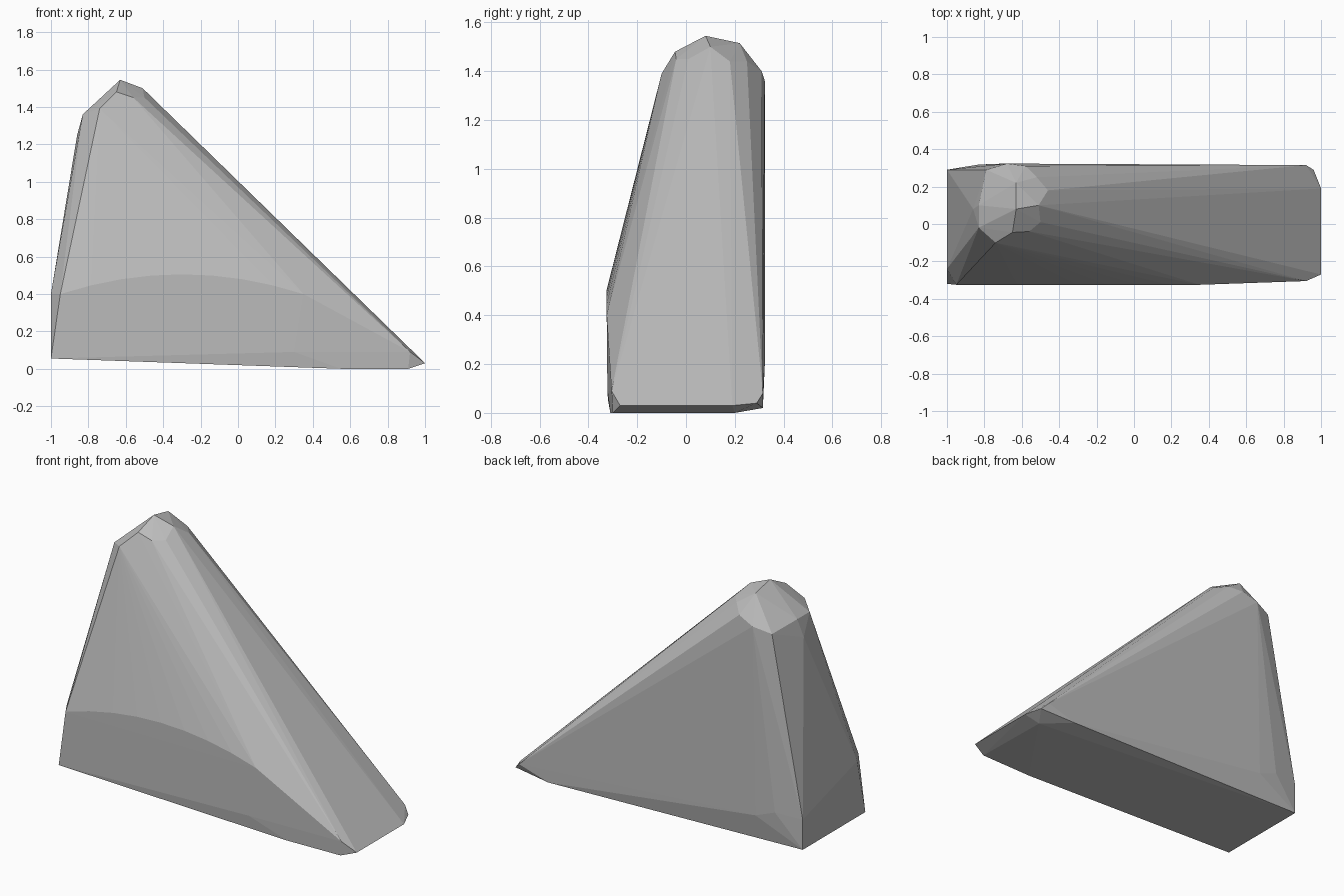
import bpy
import bmesh

# Remove the default cube
default_cube = bpy.data.objects.get("Cube")
if default_cube is not None:
    bpy.data.objects.remove(default_cube, do_unlink=True)


def make_material(name, colour):
    material = bpy.data.materials.new(name)
    material.use_nodes = True
    material.diffuse_color = colour
    shader = material.node_tree.nodes["Principled BSDF"]
    shader.inputs["Base Color"].default_value = colour
    return material


def convex_part(name, points, material):
    """Wrap a faceted convex skin around the outline points."""
    mesh = bpy.data.meshes.new(name)
    part = bpy.data.objects.new(name, mesh)
    bpy.context.collection.objects.link(part)
    bm = bmesh.new()
    for point in points:
        bm.verts.new(point)
    hull = bmesh.ops.convex_hull(bm, input=bm.verts[:])
    leftovers = set(hull["geom_interior"]) | set(hull["geom_unused"])
    loose = [item for item in leftovers if isinstance(item, bmesh.types.BMVert)]
    bmesh.ops.delete(bm, geom=loose, context="VERTS")
    bmesh.ops.recalc_face_normals(bm, faces=bm.faces[:])
    bm.to_mesh(mesh)
    bm.free()
    mesh.materials.append(material)
    return part


def arch_points(front, start, end, steps):
    """Curved upper border of the upright front panel."""
    points = []
    for step in range(steps + 1):
        x = start + (end - start) * step / steps
        points.append((x, front, .505 - (x + .3) ** 2 / 4))
    return points


# Rounded peak: crown, shoulder facing the slope, shoulder facing the steep end
crown = [(-.63, .08, 1.545), (-.51, .1, 1.5), (-.63, .22, 1.515),
         (-.65, -.045, 1.48)]
slope_shoulder = [(-.46, .18, 1.44), (-.5, .01, 1.45), (-.56, -.04, 1.45),
                  (-.52, .25, 1.44), (-.58, .31, 1.4)]
steep_shoulder = [(-.74, -.1, 1.39), (-.83, -.02, 1.36), (-.83, .1, 1.36),
                  (-.86, .08, 1.25), (-.79, .29, 1.33), (-.68, .323, 1.36)]

# Upright front panel with its arched border
front_panel = arch_points(-.325, -.95, .35, 8)
front_panel += [(-1, -.32, .055), (.3, -.322, .09), (.92, -.305, .09)]

# Steep end wall and lower rear border
end_wall = [(-1, -.24, .4), (-1, .29, .055), (-1, .29, .24)]
rear_border = [(-.7, .323, .2), (-.83, .318, .25), (.72, .315, .02)]

# Thin chamfered tip and the underside near it
tip = [(.92, .315, .08), (.96, .29, .04), (1, .19, .03), (1, -.27, .03)]
underside = [(.55, -.31, 0), (.91, -.3, 0), (.9, .2, 0)]

stone_grey = make_material("stone grey", (.5, .5, .5, 1))
convex_part("wedge_rock",
            crown + slope_shoulder + steep_shoulder + front_panel
            + end_wall + rear_border + tip + underside,
            stone_grey)
